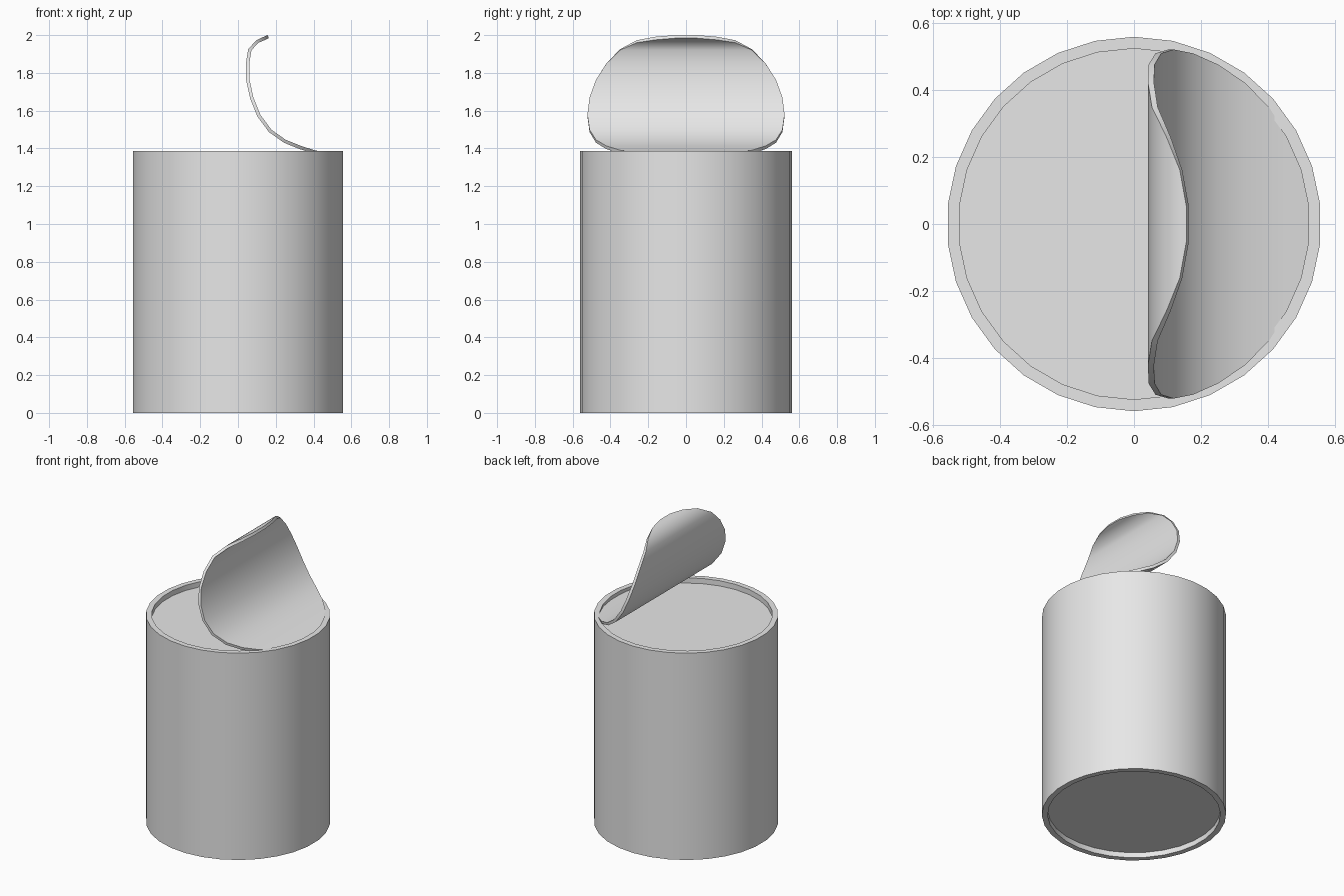
import bpy, bmesh, math
from mathutils import Vector

cube = bpy.data.objects.get("Cube")
if cube:
    bpy.data.objects.remove(cube, do_unlink=True)

SIDES = 30
STEP = 2 * math.pi / SIDES
OUTER, INNER = 0.56, 0.525
TOP, RECESS = 1.387, 0.035

metal = bpy.data.materials.new("grey metal")
metal.use_nodes = True
grey = (0.8, 0.8, 0.8, 1)
metal.diffuse_color = grey
metal.node_tree.nodes["Principled BSDF"].inputs["Base Color"].default_value = grey


def make_object(name, bm):
    bmesh.ops.recalc_face_normals(bm, faces=bm.faces)
    mesh = bpy.data.meshes.new(name)
    bm.to_mesh(mesh)
    bm.free()
    mesh.materials.append(metal)
    obj = bpy.data.objects.new(name, mesh)
    bpy.context.collection.objects.link(obj)
    bpy.ops.object.select_all(action="DESELECT")
    obj.select_set(True)
    bpy.context.view_layer.objects.active = obj
    return obj


# Can body: a turned profile with recessed ends
profile = [(INNER, RECESS), (INNER, 0), (OUTER, 0),
           (OUTER, TOP), (INNER, TOP), (INNER, TOP - RECESS)]
bm = bmesh.new()
rings = []
for r, z in profile:
    angles = [(k + 0.5) * STEP for k in range(SIDES)]
    rings.append([bm.verts.new((r * math.cos(a), r * math.sin(a), z)) for a in angles])
for low, high in zip(rings, rings[1:]):
    for i in range(SIDES):
        j = (i + 1) % SIDES
        bm.faces.new((low[i], low[j], high[j], high[i]))
bm.faces.new(rings[0])
bm.faces.new(rings[-1])
make_object("can_body", bm)
bpy.ops.object.shade_smooth_by_angle(angle=math.radians(30))

# Peeled lid: a round disc bent along a curled path
path = [Vector(p) for p in [
    (0.52, 1.354), (0.39, 1.385), (0.3, 1.415), (0.205, 1.457), (0.13, 1.535),
    (0.085, 1.625), (0.056, 1.725), (0.047, 1.82), (0.06, 1.92),
    (0.1, 1.965), (0.16, 1.992)]]
lengths = [(b - a).length for a, b in zip(path, path[1:])]


def along(fraction):
    left = fraction * sum(lengths)
    for a, b, length in zip(path, path[1:], lengths):
        if left <= length:
            return a.lerp(b, left / length)
        left -= length
    return path[-1]


LID = 0.522
bm = bmesh.new()
rows = []
for k in range(SIDES // 2):
    a = (k + 0.5) * STEP
    first, last = math.cos(STEP / 2), -math.cos(STEP / 2)
    x, z = along((first - math.cos(a)) / (first - last))
    y = LID * math.sin(a)
    rows.append([bm.verts.new((x, side * y, z)) for side in (-1, 1)])
for (a, b), (c, d) in zip(rows, rows[1:]):
    bm.faces.new((a, b, d, c))
lid = make_object("peeled_lid", bm)
solid = lid.modifiers.new("thickness", "SOLIDIFY")
solid.thickness = 0.018
solid.offset = 0
bpy.ops.object.modifier_apply(modifier=solid.name)
bpy.ops.object.shade_smooth_by_angle(angle=math.radians(35))
